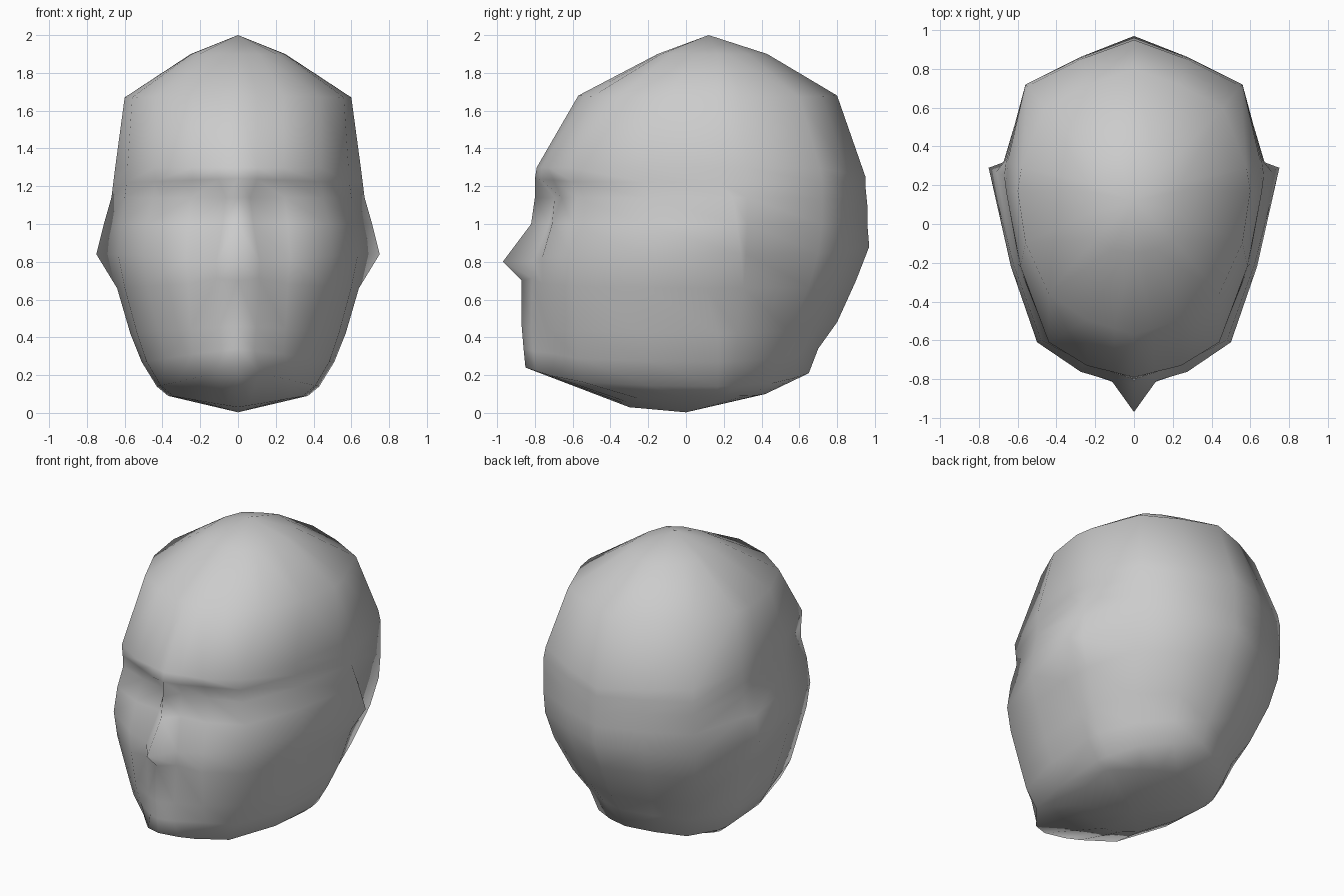
import bpy
import bmesh
from mathutils import Vector

cube = bpy.data.objects.get("Cube")
if cube:
    bpy.data.objects.remove(cube, do_unlink=True)

# Cross-sections, crown to underside:
# (front z, side z, back z), front y, back y, temple x, temple y, ear x, back corner x, back corner y
SECTIONS = [
    ((1.9, 1.9, 1.9), -.15, .43, .2, -.08, .25, .2, .33),
    ((1.68, 1.67, 1.68), -.57, .8, .44, -.36, .6, .46, .6),
    ((1.3, 1.3, 1.25), -.79, .95, .44, -.61, .65, .55, .71),
    ((1.24, 1.22, 1.2), -.8, .95, .44, -.6, .66, .56, .72),
    ((1.14, 1.14, 1.1), -.8, .96, .45, -.58, .67, .56, .72),
    ((1, 1, 1), -.82, .96, .48, -.6, .68, .56, .72),
    ((.8, .84, .88), -.86, .97, .5, -.61, .69, .56, .7),
    ((.7, .66, .7), -.87, .9, .48, -.6, .64, .53, .65),
    ((.46, .42, .48), -.87, .8, .42, -.58, .57, .46, .55),
    ((.34, .27, .34), -.86, .7, .38, -.57, .51, .38, .48),
    ((.24, .14, .21), -.85, .65, .32, -.55, .43, .33, .46),
    ((.03, .09, .1), -.3, .42, .25, -.24, .37, .22, .32),
]

# Sculpted offsets, keyed by (section, column)
BROW, SOCKET, CHEEK, NOSE, LIP, MOUTH, JAW, CHIN = 3, 4, 5, 6, 7, 8, 9, 10
CENTRE, WING, EYE, EAR = 0, 1, 2, 5
OFFSETS = {
    (BROW, EYE): (0, .03, 0),
    (SOCKET, WING): (-.04, .07, 0),
    (SOCKET, EYE): (0, .06, 0),
    (CHEEK, WING): (-.03, .06, 0),
    (CHEEK, EYE): (0, .03, 0),
    (NOSE, CENTRE): (0, -.11, 0),
    (NOSE, WING): (0, .01, -.01),
    (LIP, WING): (0, .01, .02),
    (MOUTH, EYE): (.02, .02, 0),
    (JAW, EYE): (.03, .05, 0),
    (CHIN, WING): (.04, 0, 0),
    (SOCKET, EAR): (0, .08, 0),
    (CHEEK, EAR): (.03, .1, 0),
    (NOSE, EAR): (.06, .12, 0),
    (LIP, EAR): (0, -.07, 0),
}


def section_points(index, section):
    """Half outline of one section, from the face round to the back."""
    heights, front, back, temple_x, temple_y, ear_x, corner_x, corner_y = section
    bulge = .04 * min(1, ear_x / .5)
    face = Vector((0, front))
    temple = Vector((temple_x, temple_y))
    ear = Vector((ear_x, .17))
    corner = Vector((corner_x, corner_y))
    rear = Vector((0, back))
    eye = face.lerp(temple, .55) - Vector((0, bulge))
    outline = [
        face, face.lerp(eye, .42), eye, temple,
        temple.lerp(ear, .5) + Vector((bulge, 0)), ear,
        ear.lerp(corner, .28) + Vector((bulge / 2, 0)), corner,
        corner.lerp(rear, .5) + Vector((0, bulge / 2)), rear,
    ]
    points = []
    for column, p in enumerate(outline):
        along = (p.y - front) / (back - front)
        middle = heights[0] + (heights[2] - heights[0]) * along
        side = min(1, p.x / ear_x)
        z = middle + (heights[1] - middle) * side
        points.append(Vector((p.x, p.y, z)) + Vector(OFFSETS.get((index, column), (0, 0, 0))))
    return points


# Half head: bridge neighbouring sections, then close crown and underside
bm = bmesh.new()
rings = [[bm.verts.new(p) for p in section_points(i, s)] for i, s in enumerate(SECTIONS)]
for upper, lower in zip(rings, rings[1:]):
    for a, b, c, d in zip(upper, lower, lower[1:], upper[1:]):
        bm.faces.new((a, b, c, d))
for ring, tip in ((rings[0], (0, .12, 2)), (rings[-1], (0, 0, .003))):
    pole = bm.verts.new(tip)
    for a, b in zip(ring, ring[1:]):
        bm.faces.new((pole, a, b))

# Mirror to the other side and weld the centre line
bmesh.ops.mirror(bm, geom=bm.verts[:] + bm.edges[:] + bm.faces[:], axis='X', merge_dist=.0005)
bmesh.ops.remove_doubles(bm, verts=bm.verts[:], dist=.0005)
bmesh.ops.recalc_face_normals(bm, faces=bm.faces[:])
mesh = bpy.data.meshes.new("head")
bm.to_mesh(mesh)
bm.free()
mesh.shade_smooth()

# Plain grey clay
clay = bpy.data.materials.new("grey_clay")
clay.use_nodes = True
grey = (.6, .6, .6, 1)
clay.diffuse_color = grey
clay.node_tree.nodes["Principled BSDF"].inputs["Base Color"].default_value = grey
mesh.materials.append(clay)

head = bpy.data.objects.new("head", mesh)
bpy.context.scene.collection.objects.link(head)
